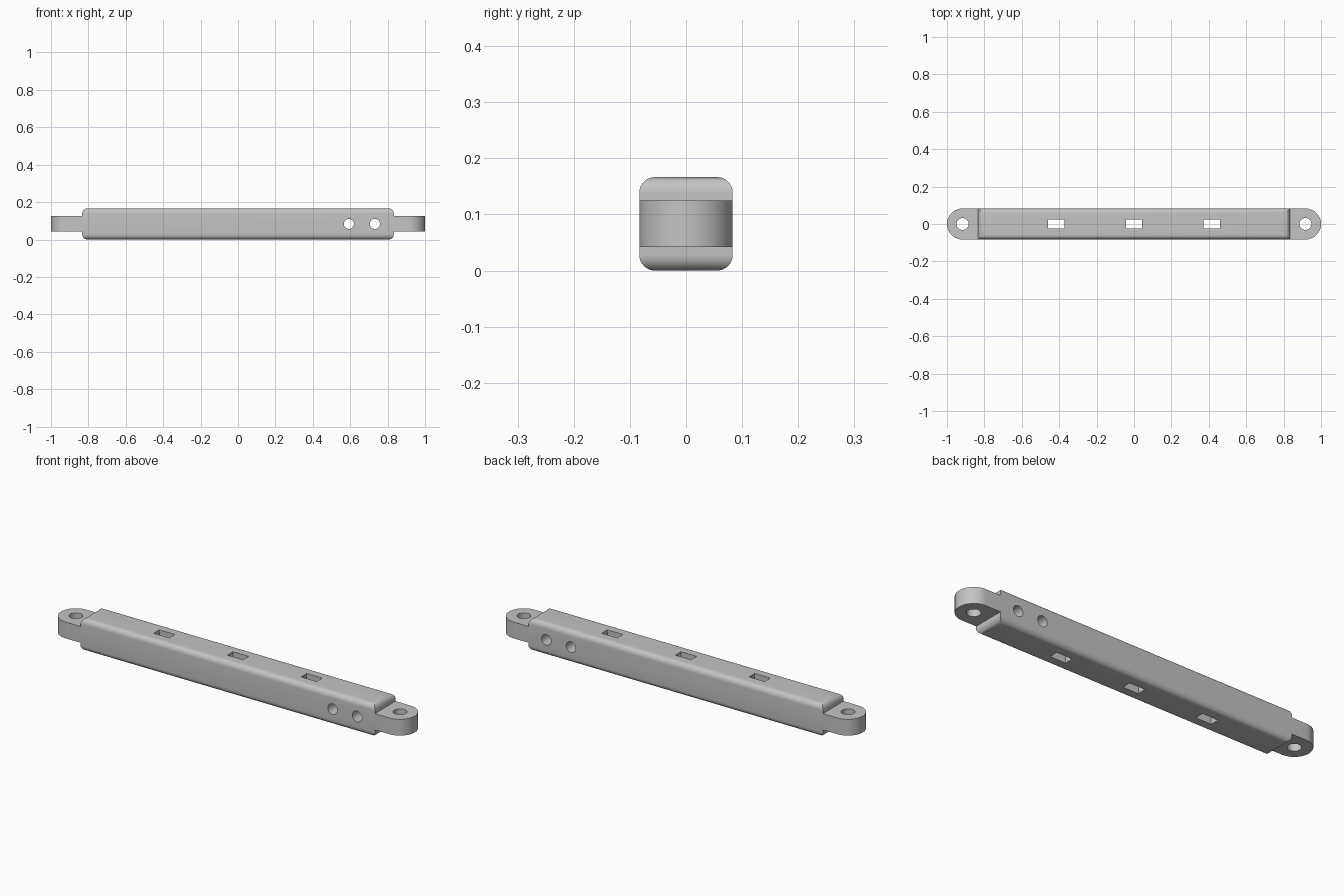
import bpy, bmesh, math
from mathutils import Matrix, Vector

default = bpy.data.objects.get("Cube")
if default:
    bpy.data.objects.remove(default, do_unlink=True)

HALF_BODY, R, MID = 0.833, 0.0833, 0.0833
FILLET = 0.028

grey = bpy.data.materials.new("plain grey")
grey.use_nodes = True
colour = (0.55, 0.55, 0.55, 1)
grey.diffuse_color = colour
grey.node_tree.nodes["Principled BSDF"].inputs["Base Color"].default_value = colour


def make_object(name, bm):
    bmesh.ops.recalc_face_normals(bm, faces=bm.faces)
    mesh = bpy.data.meshes.new(name)
    bm.to_mesh(mesh)
    bm.free()
    mesh.materials.append(grey)
    obj = bpy.data.objects.new(name, mesh)
    bpy.context.collection.objects.link(obj)
    return obj


def box(bm, size, centre):
    matrix = Matrix.Translation(centre) @ Matrix.Diagonal((*size, 1))
    bmesh.ops.create_cube(bm, size=1, matrix=matrix)


def rod(bm, radius, centre, turn=0):
    matrix = Matrix.Translation(centre) @ Matrix.Rotation(turn, 4, "X")
    bmesh.ops.create_cone(bm, cap_ends=True, segments=48, radius1=radius,
                          radius2=radius, depth=0.4, matrix=matrix)


def cut(obj, cutter_bm):
    cutter = make_object("cutter", cutter_bm)
    cutter.hide_render = True
    mod = obj.modifiers.new("holes", "BOOLEAN")
    mod.operation, mod.solver, mod.object = "DIFFERENCE", "EXACT", cutter
    bpy.ops.object.select_all(action="DESELECT")
    obj.select_set(True)
    bpy.context.view_layer.objects.active = obj
    bpy.ops.object.modifier_apply(modifier=mod.name)
    bpy.data.objects.remove(cutter, do_unlink=True)
    bpy.ops.object.shade_smooth_by_angle(angle=math.radians(30))


# Beam body: rounded everywhere except the upright end edges
bm = bmesh.new()
box(bm, (2 * HALF_BODY, 2 * R, 2 * R), (0, 0, MID))
edges = [e for e in bm.edges
         if abs(e.verts[0].co.z - e.verts[1].co.z) < 0.01]
bmesh.ops.bevel(bm, geom=edges, offset=FILLET, segments=8,
                profile=0.5, affect="EDGES")
body = make_object("beam_body", bm)

# Three slots down through the body and two round holes across it
holes = bmesh.new()
for x in (-0.4167, 0, 0.4167):
    box(holes, (0.088, 0.046, 0.4), (x, 0, MID))
for x in (0.593, 0.732):
    rod(holes, 0.027, (x, 0, MID), math.pi / 2)
cut(body, holes)

# Round-ended lug with a pin hole at each end
for side, name in ((1, "left_lug"), (-1, "right_lug")):
    bm = bmesh.new()
    outline = [(HALF_BODY, -R)]
    for i in range(33):
        a = -math.pi / 2 + math.pi * i / 32
        outline.append((1 - R + R * math.cos(a), R * math.sin(a)))
    outline.append((HALF_BODY, R))
    face = bm.faces.new([bm.verts.new((side * x, y, MID / 2))
                         for x, y in outline])
    top = bmesh.ops.extrude_face_region(bm, geom=[face])["geom"]
    bmesh.ops.translate(bm, vec=Vector((0, 0, MID)),
                        verts=[v for v in top if isinstance(v, bmesh.types.BMVert)])
    lug = make_object(name, bm)
    pin = bmesh.new()
    rod(pin, 0.032, (side * (1 - R), 0, MID))
    cut(lug, pin)
